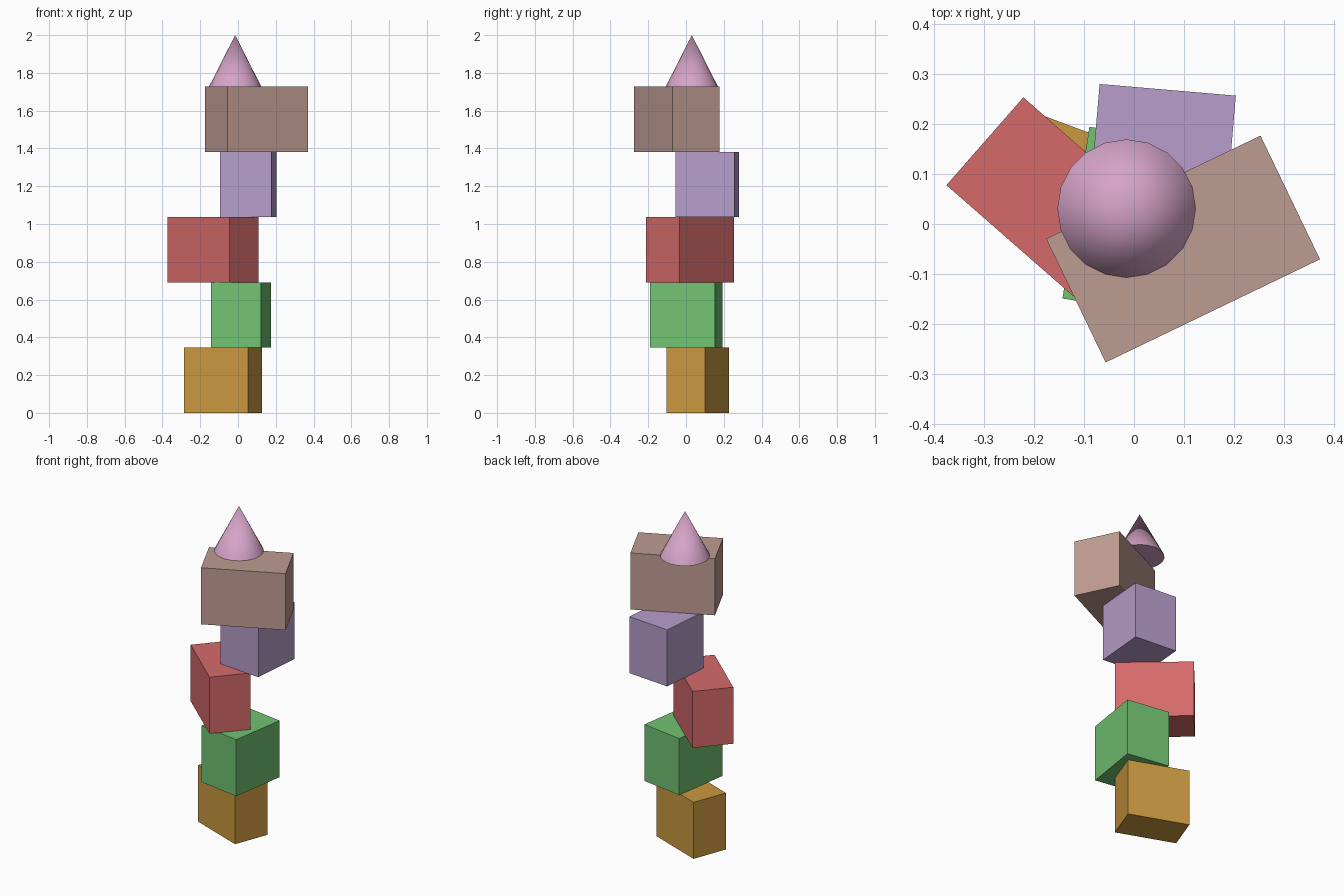
import bpy, math

cube = bpy.data.objects.get("Cube")
if cube:
    bpy.data.objects.remove(cube, do_unlink=True)


def linear(c):
    c /= 255
    return c / 12.92 if c <= 0.04045 else ((c + 0.055) / 1.055) ** 2.4


def material(name, rgb):
    color = (*[linear(c) for c in rgb], 1.0)
    mat = bpy.data.materials.new(name)
    mat.use_nodes = True
    mat.diffuse_color = color
    bsdf = mat.node_tree.nodes["Principled BSDF"]
    bsdf.inputs["Base Color"].default_value = color
    bsdf.inputs["Roughness"].default_value = 0.8
    return mat


LEVEL = 0.3456  # height of every block


def block(name, level, center, size, angle, mat):
    bpy.ops.mesh.primitive_cube_add(
        size=1, location=(*center, (level + 0.5) * LEVEL),
        rotation=(0, 0, math.radians(angle)))
    obj = bpy.context.object
    obj.name = name
    obj.scale = (*size, LEVEL)
    obj.data.materials.append(mat)


# Stacked blocks, bottom to top: name, centre, width and depth, turn, colour
blocks = [
    ("bottom_block", (-0.079, 0.062), (0.361, 0.218), -20.4, material("ochre", (202, 152, 63))),
    ("second_block", (0.016, 0.002), (0.267, 0.347), -8.9, material("green", (114, 194, 114))),
    ("third_block", (-0.133, 0.021), (0.438, 0.233), -41.2, material("red", (214, 106, 106))),
    ("fourth_block", (0.054, 0.112), (0.273, 0.313), -4.9, material("lavender", (184, 158, 203))),
    ("top_block", (0.098, -0.050), (0.475, 0.274), 25.7, material("dusty brown", (190, 156, 145))),
]
for level, (name, center, size, angle, mat) in enumerate(blocks):
    block(name, level, center, size, angle, mat)

# Cone on top, with smooth sides and a sharp base rim
base = len(blocks) * LEVEL
bpy.ops.mesh.primitive_cone_add(
    vertices=20, radius1=0.138, radius2=0, depth=2 - base,
    location=(-0.015, 0.031, (2 + base) / 2))
cone = bpy.context.object
cone.name = "top_cone"
cone.data.materials.append(material("pink", (214, 164, 200)))
bpy.ops.object.shade_smooth_by_angle(angle=math.radians(30))
